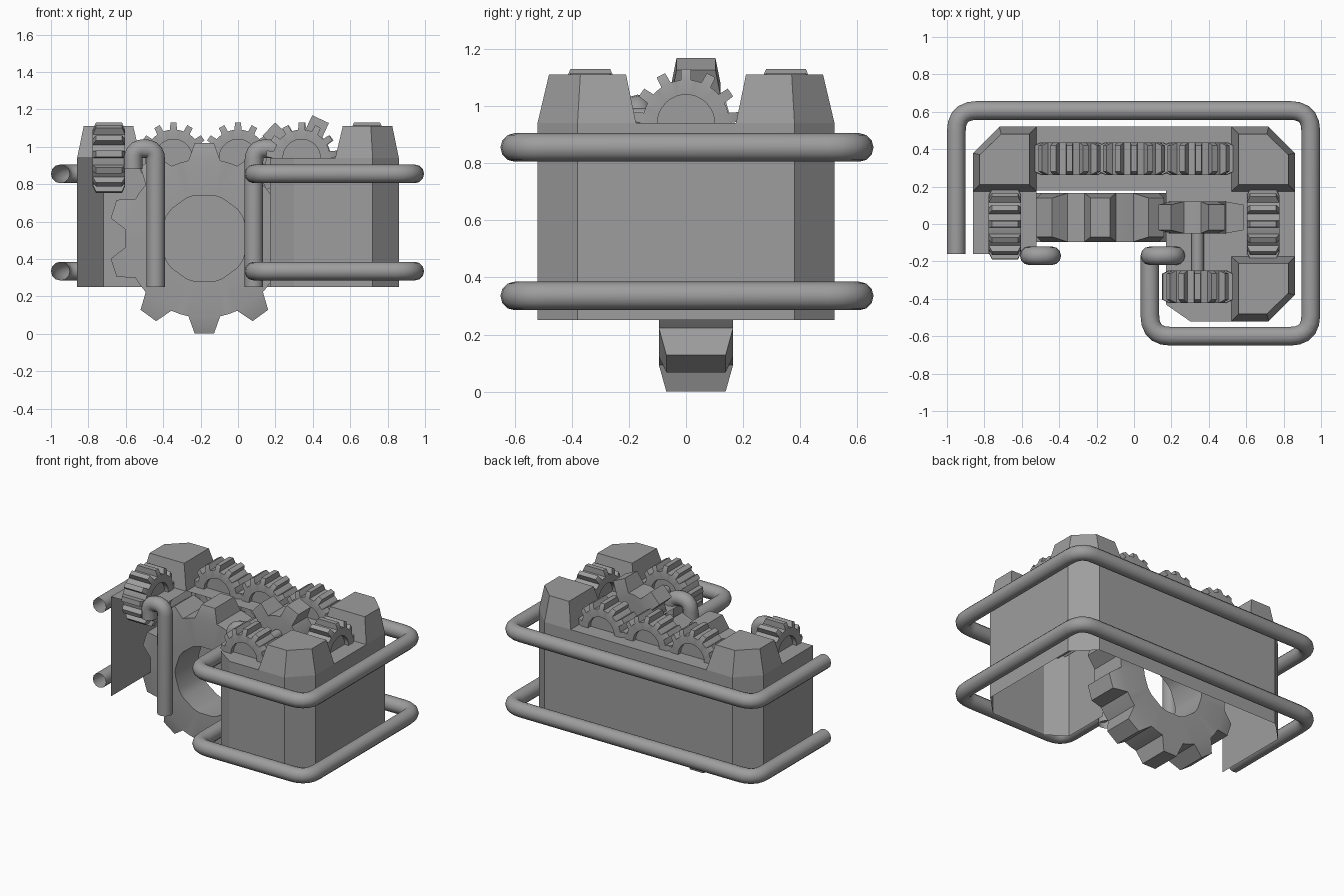
import bpy, bmesh, math
from mathutils import Vector

if "Cube" in bpy.data.objects:
    bpy.data.objects.remove(bpy.data.objects["Cube"])

grey = bpy.data.materials.new("machine_grey")
grey.diffuse_color = (0.34, 0.34, 0.34, 1)
grey.use_nodes = True
grey.node_tree.nodes["Principled BSDF"].inputs["Base Color"].default_value = grey.diffuse_color


def finish(name, bm, smooth=None):
    bmesh.ops.recalc_face_normals(bm, faces=bm.faces)
    me = bpy.data.meshes.new(name)
    bm.to_mesh(me)
    bm.free()
    ob = bpy.data.objects.new(name, me)
    bpy.context.collection.objects.link(ob)
    me.materials.append(grey)
    if smooth:
        bpy.ops.object.select_all(action='DESELECT')
        ob.select_set(True)
        bpy.context.view_layer.objects.active = ob
        bpy.ops.object.shade_smooth_by_angle(angle=math.radians(smooth))
    return ob


def gear(name, loc, n, tip, root, bore, half, base_f, tip_f, phase=90,
         recess=None, along_x=False):
    """Gear around the y axis; recess=None leaves the bore open."""
    bm = bmesh.new()
    pitch = 2 * math.pi / n

    def pt(r, a, y):
        return bm.verts.new((r * math.cos(a), y, r * math.sin(a)))

    angles = []
    for i in range(n):
        a = math.radians(phase) + i * pitch
        angles += [a - base_f * pitch, a + base_f * pitch, a + pitch / 2]
    m = len(angles)
    rim = [[pt(root, a, s * half) for a in angles] for s in (-1, 1)]
    # sides around the bore
    if bore:
        hole = [[pt(bore, a, s * half) for a in angles] for s in (-1, 1)]
        for s in (0, 1):
            for i in range(m):
                j = (i + 1) % m
                bm.faces.new((rim[s][i], rim[s][j], hole[s][j], hole[s][i]))
        if recess is None:
            for i in range(m):
                j = (i + 1) % m
                bm.faces.new((hole[0][i], hole[0][j], hole[1][j], hole[1][i]))
        else:
            for s in (0, 1):
                y = (2 * s - 1) * (half - recess)
                floor = [pt(bore, a, y) for a in angles]
                bm.faces.new(floor)
                for i in range(m):
                    j = (i + 1) % m
                    bm.faces.new((hole[s][i], hole[s][j], floor[j], floor[i]))
    else:
        for s in (0, 1):
            bm.faces.new(rim[s])
    # valleys and tapered teeth
    for i in range(m):
        j = (i + 1) % m
        a0, a1, b1, b0 = rim[0][i], rim[0][j], rim[1][j], rim[1][i]
        if i % 3:
            bm.faces.new((a0, a1, b1, b0))
            continue
        mid = math.radians(phase) + (i // 3) * pitch
        t = [pt(tip, mid + k * tip_f * pitch, s * half * 0.8)
             for s, k in ((-1, -1), (-1, 1), (1, 1), (1, -1))]
        bm.faces.new(t)
        low = (a0, a1, b1, b0)
        for k in range(4):
            q = (k + 1) % 4
            bm.faces.new((low[k], low[q], t[q], t[k]))
    ob = finish(name, bm, 25)
    ob.location = loc
    if along_x:
        ob.rotation_euler.z = math.pi / 2
    return ob


def tube(name, points, bend, radius=0.05, steps=5):
    """Open pipe along points, with rounded corners."""
    pts = [Vector(p) for p in points]
    path = [pts[0]]
    for p, c, q in zip(pts, pts[1:], pts[2:]):
        a = c + (p - c).normalized() * bend
        b = c + (q - c).normalized() * bend
        for k in range(steps + 1):
            t = k / steps
            path.append(a * (1 - t) ** 2 + c * 2 * t * (1 - t) + b * t * t)
    path.append(pts[-1])
    cu = bpy.data.curves.new(name, 'CURVE')
    cu.dimensions = '3D'
    cu.bevel_depth = radius
    cu.bevel_resolution = 4
    sp = cu.splines.new('POLY')
    sp.points.add(len(path) - 1)
    for v, p in zip(sp.points, path):
        v.co = (*p, 1)
    ob = bpy.data.objects.new(name, cu)
    bpy.context.collection.objects.link(ob)
    cu.materials.append(grey)
    bpy.ops.object.select_all(action='DESELECT')
    ob.select_set(True)
    bpy.context.view_layer.objects.active = ob
    bpy.ops.object.convert(target='MESH')
    bpy.ops.object.shade_smooth_by_angle(angle=math.radians(50))


# housing: thin open shell with a cut-away front left corner
BOTTOM, DECK, ROOF = 0.25, 0.94, 1.11
outline = [(-.52, -.16), (-.52, .18), (.17, .18), (.17, -.10), (.17, -.43),
           (.30, -.52), (.72, -.52), (.86, -.38), (.86, .38), (.72, .52),
           (-.72, .52), (-.86, .38), (-.86, -.16)]
bm = bmesh.new()
top = [bm.verts.new((x, y, DECK)) for x, y in outline]
low = [bm.verts.new((x, y, BOTTOM)) for x, y in outline[3:]]
bm.faces.new(top)
for i in range(len(low) - 1):
    bm.faces.new((top[i + 3], top[i + 4], low[i + 1], low[i]))
finish("housing", bm)

# tapered corner blocks
for name, sx, sy in (("back_left_block", -1, 1), ("back_right_block", 1, 1),
                     ("front_right_block", 1, -1)):
    bm = bmesh.new()
    foot = [(.52, .175), (.86, .175), (.86, .38), (.72, .52), (.52, .52)]
    head = [(.56, .21), (.825, .21), (.825, .37), (.71, .48), (.56, .48)]
    lo = [bm.verts.new((sx * x, sy * y, DECK)) for x, y in foot]
    hi = [bm.verts.new((sx * x, sy * y, ROOF)) for x, y in head]
    bm.faces.new(hi)
    for i in range(5):
        j = (i + 1) % 5
        bm.faces.new((lo[i], lo[j], hi[j], hi[i]))
    finish(name, bm)

# large main gear and the coarse pinion
gear("main_gear", (-.18, .035, .51), 10, .512, .425, .235, .13, .32, .16)
gear("pinion", (.34, .035, .93), 5, .245, .155, 0, .085, .26, .16, phase=65)

# small gears sunk into the deck
small = [("back_gear_left", -.345, .35, False), ("back_gear_middle", 0, .35, False),
         ("back_gear_right", .345, .35, False), ("front_gear", .34, -.335, False),
         ("left_gear", -.69, 0, True), ("right_gear", .69, 0, True)]
for name, x, y, along in small:
    gear(name, (x, y, DECK), 13, .19, .152, .10, .087, .25, .18,
         recess=.03, along_x=along)

# axle between the front gear and the pinion
tube("axle", [(.34, -.27, .96), (.34, 0, .96)], 0, radius=.033)

# guard rails
for name, z in (("lower_rail", .335), ("upper_rail", .855)):
    tube(name, [(-.95, -.16, z), (-.95, .607, z), (.945, .607, z),
                (.945, -.60, z), (.085, -.60, z), (.085, -.17, z)], .11)

# upright hooked pipes
tube("left_upright_pipe", [(-.44, -.17, .25), (-.44, -.17, .99),
                           (-.56, -.17, .99), (-.56, -.17, .88)], .059)
tube("right_upright_pipe", [(.085, -.17, .25), (.085, -.17, .99),
                            (.225, -.17, .99), (.225, -.17, .88)], .065)
